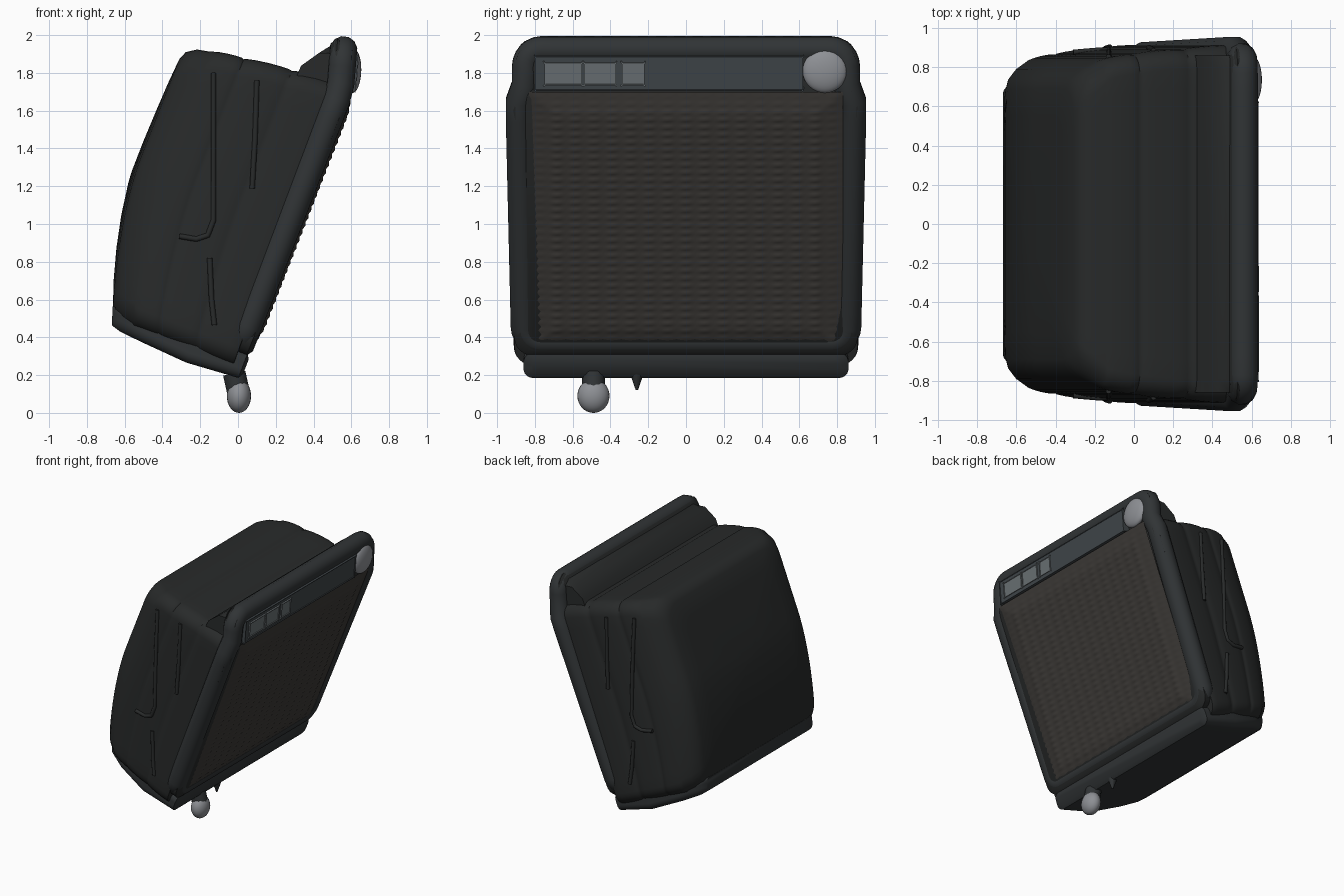
import bpy, bmesh, math
from mathutils import Vector

if "Cube" in bpy.data.objects:
    bpy.data.objects.remove(bpy.data.objects["Cube"])

# Local frame of the tilted cabinet: d = depth behind front face, y = across, u = up the face
C, S = 0.931, 0.364


def world(d, y, u):
    return Vector((0.05 + S * u - C * d, y, 0.22 + C * u + S * d))


def mat(name, col):
    m = bpy.data.materials.new(name)
    m.diffuse_color = (*col, 1)
    m.use_nodes = True
    m.node_tree.nodes["Principled BSDF"].inputs["Base Color"].default_value = m.diffuse_color
    return m


DARK = mat("dark_vinyl", (0.021, 0.023, 0.023))
TRIM = mat("trim", (0.030, 0.034, 0.036))
CLOTH = mat("grille_cloth", (0.045, 0.041, 0.037))
STRIP = mat("control_strip", (0.05, 0.06, 0.066))
PATCH = mat("light_patch", (0.14, 0.16, 0.17))
PALE = mat("pale_grey", (0.27, 0.28, 0.3))


def finish(bm, name, m, angle=50):
    bmesh.ops.recalc_face_normals(bm, faces=bm.faces)
    me = bpy.data.meshes.new(name)
    bm.to_mesh(me)
    bm.free()
    ob = bpy.data.objects.new(name, me)
    bpy.context.collection.objects.link(ob)
    me.materials.append(m)
    bpy.context.view_layer.objects.active = ob
    ob.select_set(True)
    bpy.ops.object.shade_smooth_by_angle(angle=math.radians(angle))
    ob.select_set(False)
    return ob


def rounded_rect(w, lo, hi, r, side=16, arc=6):
    """Closed outline (y, u) with straight sides subdivided evenly."""
    pts = []
    cs = [(w - r, hi - r), (-w + r, hi - r), (-w + r, lo + r), (w - r, lo + r)]
    for k, (cy, cu) in enumerate(cs):
        arcpts = [(cy + r * math.cos(a), cu + r * math.sin(a))
                  for a in [(k + i / arc) * math.pi / 2 for i in range(arc + 1)]]
        ny, nu = cs[(k + 1) % 4]
        a = (k + 1) * math.pi / 2
        end = (ny + r * math.cos(a), nu + r * math.sin(a))
        p = arcpts[-1]
        pts += arcpts
        pts += [(p[0] + (end[0] - p[0]) * i / side, p[1] + (end[1] - p[1]) * i / side)
                for i in range(1, side)]
    return pts


def bend(u):
    """The back leans in toward the bottom."""
    t = max(0, min(1, (0.85 - u) / 0.9))
    return 1 - 0.2 * t ** 1.7


def lean(u):
    """The top of the front board leans back."""
    return 0.3 * max(0, u - 1.56)


def taper(u):
    """The board narrows near its top and slightly toward its bottom."""
    return 1.005 - 0.04 * max(0, min(1, (u - 1.5) / 0.1)) - 0.035 * max(0, 1.5 - u) / 1.4


def skin(rows, bm):
    for a, b in zip(rows, rows[1:]):
        for i in range(len(a)):
            j = (i + 1) % len(a)
            bm.faces.new((a[i], a[j], b[j], b[i]))
    bm.faces.new(rows[0])
    bm.faces.new(rows[-1])


def loft(rings, name, m, angle=50):
    """rings: (d, half width, low u, high u, corner radius)"""
    bm = bmesh.new()
    skin([[bm.verts.new(world(d * bend(u), y, u)) for y, u in rounded_rect(w, lo, hi, r)]
          for d, w, lo, hi, r in rings], bm)
    return finish(bm, name, m, angle)


def tube(path, r, name, m, closed=False):
    cu = bpy.data.curves.new(name, 'CURVE')
    cu.dimensions = '3D'
    cu.bevel_depth = r
    cu.bevel_resolution = 4
    cu.use_fill_caps = True
    sp = cu.splines.new('POLY')
    sp.points.add(len(path) - 1)
    for p, q in zip(sp.points, path):
        p.co = (*q, 1)
    sp.use_cyclic_u = closed
    sp.use_smooth = True
    ob = bpy.data.objects.new(name, cu)
    bpy.context.collection.objects.link(ob)
    cu.materials.append(m)


# Padded body, with shallow seams between the panels
keys = [(0.10, 0.915, 1.595), (0.36, 0.895, 1.575), (0.62, 0.87, 1.54), (0.80, 0.835, 1.51)]
rings = []
for (d0, w0, h0), (d1, w1, h1) in zip(keys, keys[1:]):
    for t in (0.0, 0.06, 0.25, 0.5, 0.75, 0.94):
        puff = 0.012 * (4 * t * (1 - t)) ** 0.5 - 0.008
        rings.append((d0 + (d1 - d0) * t, w0 + (w1 - w0) * t + puff, 0.0,
                      h0 + (h1 - h0) * t + puff, 0.10))
rings += [(0.80, 0.83, 0.0, 1.505, 0.12), (0.87, 0.79, 0.0, 1.49, 0.13),
          (0.92, 0.74, 0.02, 1.455, 0.13), (0.938, 0.69, 0.05, 1.41, 0.13)]
for k, d in ((0.8, 0.947), (0.55, 0.953), (0.3, 0.957), (0.05, 0.96)):
    rings.append((d, 0.69 * k, 0.73 - 0.68 * k, 0.73 + 0.68 * k, 0.13 * k))
loft(rings, "padded_body", DARK)

# Base skirt around the bottom
loft([(0.02, 0.82, -0.02, 0.06, 0.03), (0.04, 0.86, -0.05, 0.09, 0.05),
      (0.4, 0.855, -0.075, 0.09, 0.05), (0.72, 0.80, -0.06, 0.09, 0.05),
      (0.88, 0.74, -0.05, 0.085, 0.05), (0.94, 0.68, -0.035, 0.06, 0.03)],
     "base_skirt", TRIM)

# Front board
bm = bmesh.new()
skin([[bm.verts.new(world(d + lean(u), y * taper(u), u))
       for y, u in rounded_rect(0.95 - ins, 0.06 + ins, 1.83 - ins, 0.10)]
      for d, ins in ((0.012, 0.05), (0.035, 0.015), (0.12, 0.015), (0.155, 0.05))], bm)
finish(bm, "front_board", DARK)

# Rolled frame around the board
tube([world(0.083 + lean(u), y * taper(u), u)
      for y, u in rounded_rect(0.88, 0.14, 1.77, 0.085)], 0.074, "frame_roll", TRIM, True)

# Sloping wedge behind the board's top, down to the valley at the body
bm = bmesh.new()
prof = [(0.14, 1.77), (0.20, 1.79), (0.26, 1.71), (0.325, 1.61), (0.33, 1.45), (0.12, 1.45)]
skin([[bm.verts.new(world(d, y, u if abs(y) < 0.8 else min(u, 1.73))) for d, u in prof]
      for y in (-0.86, -0.79, 0.79, 0.86)], bm)
finish(bm, "rear_wedge", DARK)

# Woven grille with rows of small bumps
bm = bmesh.new()
NY, NU = 102, 136
grid = []
for j in range(NU + 1):
    row = []
    for i in range(NY + 1):
        edge = min(1, 12 * min(i / NY, 1 - i / NY), 12 * min(j / NU, 1 - j / NU))
        bump = 0.007 * (0.5 - 0.5 * math.cos(i * math.pi / 3)) * (0.5 - 0.5 * math.cos(j * math.pi / 2))
        row.append(bm.verts.new(world(0.022 - edge * (0.02 + bump),
                                      -0.83 + 1.66 * i / NY, 0.12 + 1.46 * j / NU)))
    grid.append(row)
for a, b in zip(grid, grid[1:]):
    for i in range(NY):
        bm.faces.new((a[i], a[i + 1], b[i + 1], b[i]))
ob = finish(bm, "grille", CLOTH, 80)
if ob.data.polygons[0].normal.x < 0:
    ob.data.flip_normals()


def plate(name, y0, y1, u0, u1, d0, d1, m):
    """Thin bevelled plate on the front face, following the lean."""
    bm = bmesh.new()
    bmesh.ops.create_cube(bm, size=1)
    for v in bm.verts:
        d, y, u = v.co
        u = (u0 + u1) / 2 + u * (u1 - u0)
        v.co = world((d0 + d1) / 2 + d * (d1 - d0) + lean(u), (y0 + y1) / 2 + y * (y1 - y0), u)
    bmesh.ops.bevel(bm, geom=bm.edges[:], offset=0.006, segments=2, affect='EDGES')
    finish(bm, name, m, 40)


# Control strip with pale patches
plate("control_strip", -0.80, 0.62, 1.59, 1.765, 0.005, 0.06, STRIP)
for n, (a, b) in enumerate(((-0.75, -0.55), (-0.54, -0.37), (-0.34, -0.22))):
    plate(f"strip_patch_{n + 1}", a, b, 1.62, 1.735, 0.001, 0.03, PATCH)

# Round knob: a shallow dome in the upper corner
bm = bmesh.new()
bmesh.ops.create_uvsphere(bm, u_segments=32, v_segments=16, radius=1)
for v in bm.verts:
    u = 1.685 + 0.11 * v.co.y
    v.co = world(0.02 + 0.045 * v.co.z + lean(u), 0.735 + 0.118 * v.co.x, u)
finish(bm, "corner_knob", PALE)

# Ball foot with its neck, and a small peg
bm = bmesh.new()
bmesh.ops.create_uvsphere(bm, u_segments=24, v_segments=16, radius=1)
for v in bm.verts:
    v.co = Vector((0.005 + 0.064 * v.co.x, -0.49 + 0.085 * v.co.y, 0.09 + 0.09 * v.co.z))
finish(bm, "ball_foot", PALE)
tube([Vector((-0.02, -0.49, 0.21)), Vector((0.0, -0.49, 0.12))], 0.06, "foot_neck", TRIM)
bm = bmesh.new()
bmesh.ops.create_cone(bm, segments=12, radius1=0.006, radius2=0.04, depth=0.10, cap_ends=True)
bmesh.ops.translate(bm, vec=(-0.01, -0.26, 0.17), verts=bm.verts)
finish(bm, "small_peg", TRIM)

# Upright stitched seams on both sides, given as (x, z) and laid on the body surface
seams = {"pocket": [(-0.13, 1.80), (-0.13, 1.4), (-0.13, 1.02), (-0.16, 0.94), (-0.22, 0.92), (-0.34, 0.94)],
         "front": [(0.10, 1.76), (0.09, 1.45), (0.07, 1.1)],
         "lower": [(-0.15, 0.82), (-0.14, 0.6), (-0.12, 0.42)]}
for name, pts in seams.items():
    for s, side in ((-1, "left"), (1, "right")):
        path = []
        for (xa, za), (xb, zb) in zip(pts, pts[1:]):
            for t in (0, 0.25, 0.5, 0.75):
                x, z = xa + (xb - xa) * t - 0.05, za + (zb - za) * t - 0.22
                d = (S * z - C * x) / bend(S * x + C * z)
                w = 0.928 - 0.085 * d - 0.1 * max(0, d - 0.62)
                path.append((x + 0.05, s * w, z + 0.22))
        tube(path, 0.014, f"{name}_seam_{side}", DARK)
